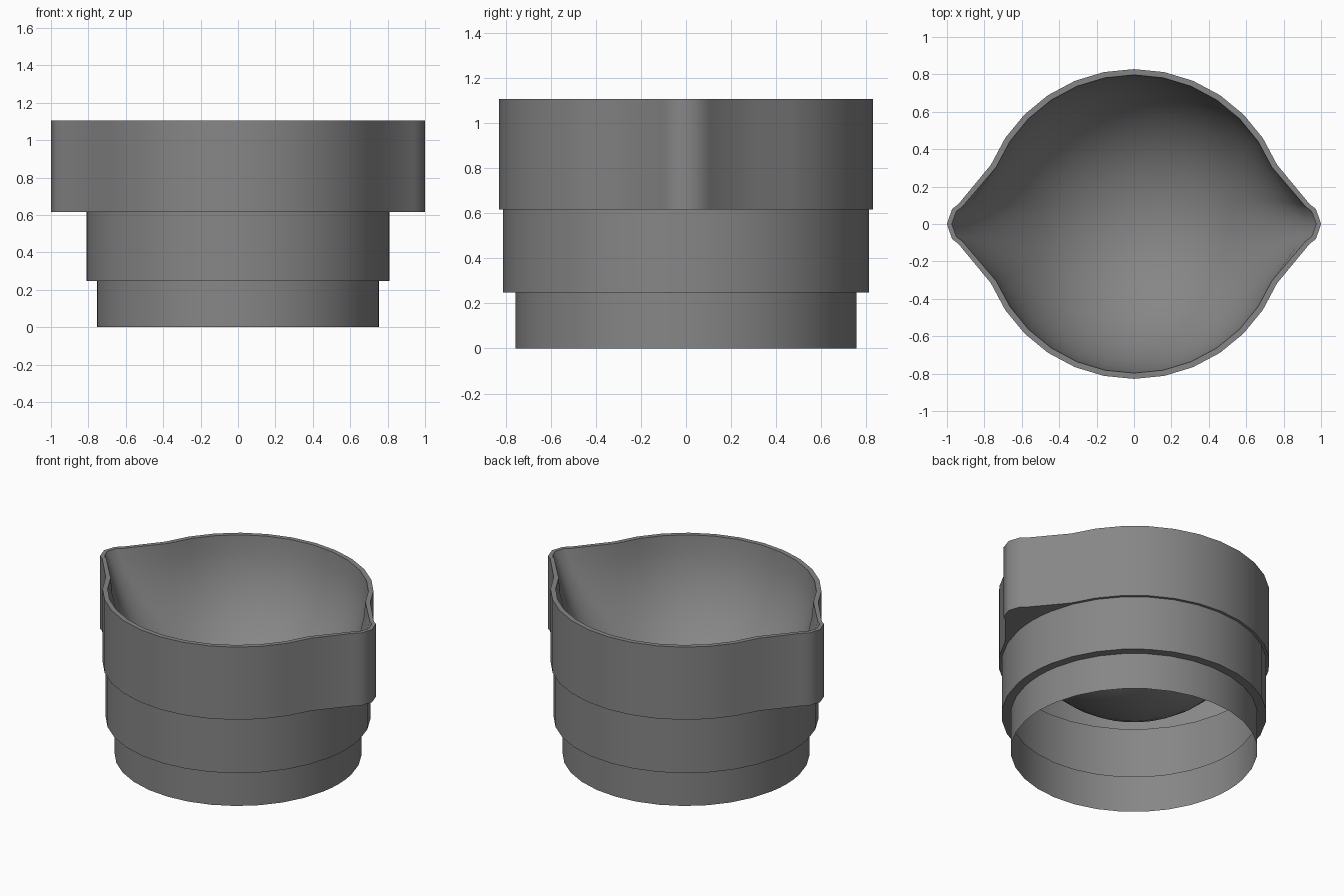
import bpy, bmesh
from math import cos, sin, radians, pi

if "Cube" in bpy.data.objects:
    bpy.data.objects.remove(bpy.data.objects["Cube"])

# Angles of one quadrant, measured from the spout tip to the side
ANGLES = [0, 5.6, 11.25] + [11.25 * k for k in range(2, 9)]

dark_grey = bpy.data.materials.new("dark_grey")
dark_grey.diffuse_color = (0.24, 0.24, 0.24, 1)
dark_grey.use_nodes = True
dark_grey.node_tree.nodes["Principled BSDF"].inputs["Base Color"].default_value = dark_grey.diffuse_color


def full(quad):
    """Mirror a quadrant outline into a closed counter-clockwise loop."""
    left = [(-x, y) for x, y in reversed(quad[:-1])]
    half = quad + left
    return half + [(-x, -y) for x, y in half[1:-1]]


def circle(r):
    return full([(r * cos(radians(a)), r * sin(radians(a))) for a in ANGLES])


def spouted(r, tip):
    """Circle whose two ends are pulled out into pouring spouts."""
    arc = [(r * cos(radians(a)), r * sin(radians(a))) for a in ANGLES[3:]]
    return full(tip + arc)


def loft(name, sections, close_end=None):
    """Skin a stack of (outline, z) sections, optionally ending in a pole."""
    bm = bmesh.new()
    loops = [[bm.verts.new((x, y, z)) for x, y in pts] for pts, z in sections]
    n = len(loops[0])
    for a, b in zip(loops, loops[1:]):
        for i in range(n):
            j = (i + 1) % n
            bm.faces.new((a[i], a[j], b[j], b[i]))
    if close_end is not None:
        pole = bm.verts.new((0, 0, close_end))
        for i in range(n):
            bm.faces.new((loops[-1][i], loops[-1][(i + 1) % n], pole))
    me = bpy.data.meshes.new(name)
    bm.to_mesh(me)
    bm.free()
    me.materials.append(dark_grey)
    ob = bpy.data.objects.new(name, me)
    bpy.context.collection.objects.link(ob)
    bpy.ops.object.select_all(action='DESELECT')
    ob.select_set(True)
    bpy.context.view_layer.objects.active = ob
    bpy.ops.object.shade_smooth_by_angle(angle=radians(40))
    return ob


TOP, STEP2, STEP1 = 1.105, 0.615, 0.247
outer = spouted(0.828, [(1.0, 0), (0.973, 0.08), (0.94, 0.105)])
inner = spouted(0.797, [(0.975, 0), (0.95, 0.068), (0.918, 0.092)])

# Stepped outer wall, open underneath, with a thin flat rim
loft("stepped_wall", [
    (circle(0.755), 0), (circle(0.755), STEP1),
    (circle(0.81), STEP1), (circle(0.81), STEP2),
    (outer, STEP2), (outer, TOP), (inner, TOP)])

# Hemispherical bowl blending upward into the spouts
R = 0.787
rows = []
unit = circle(1)
for k in range(12):
    t = k / 12 * pi / 2
    depth = R * sin(t)
    w = max(0, 1 - depth / 0.55) ** 1.3
    r = R * cos(t)
    pts = [(ux * r + (ix - ux * R) * w, uy * r + (iy - uy * R) * w)
           for (ux, uy), (ix, iy) in zip(unit, inner)]
    rows.append((pts, TOP - depth))
loft("bowl", rows, close_end=TOP - R)
